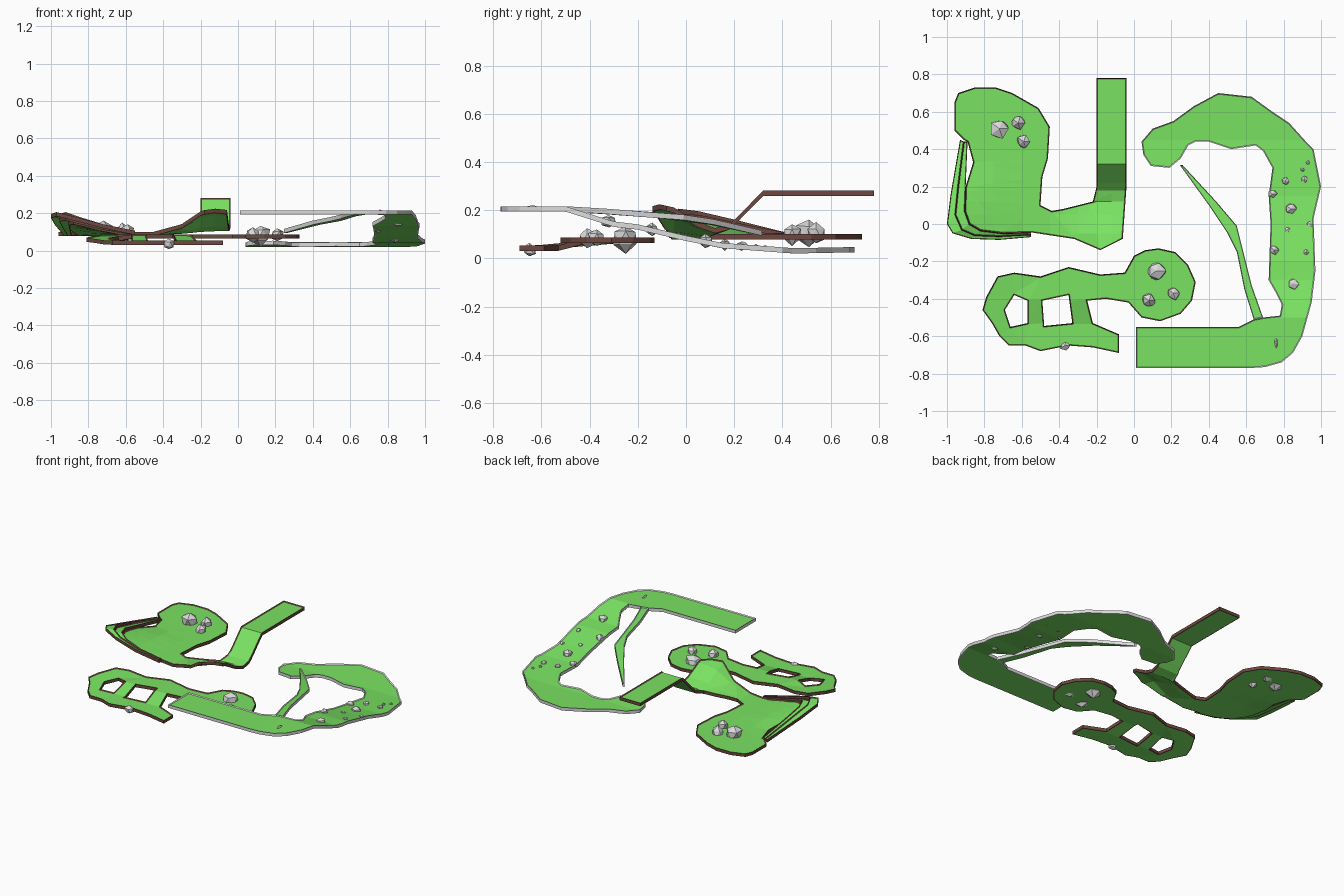
import bpy, bmesh, random
from mathutils import Vector

random.seed(4)
if "Cube" in bpy.data.objects:
    bpy.data.objects.remove(bpy.data.objects["Cube"], do_unlink=True)


def material(name, color):
    mat = bpy.data.materials.new(name)
    mat.use_nodes = True
    mat.diffuse_color = (*color, 1)
    mat.node_tree.nodes["Principled BSDF"].inputs["Base Color"].default_value = (*color, 1)
    return mat


GRASS = material("grass green", (.195, .77, .122))
EARTH = material("earth brown", (.15, .065, .05))
STONE = material("stone grey", (.72, .72, .72))
THICKNESS = .016
CURB = .006


def lookup(table, value):
    """Piecewise linear interpolation in a list of (position, result)."""
    if value <= table[0][0]:
        return table[0][1]
    for (a, first), (b, second) in zip(table, table[1:]):
        if value <= b:
            return first + (second - first) * (value - a) / (b - a)
    return table[-1][1]


def finish_slab(name, bm, side_material, rim):
    """Add a raised rim, thicken downwards and colour the edges."""
    bmesh.ops.recalc_face_normals(bm, faces=bm.faces[:])
    ring = bmesh.ops.inset_region(bm, faces=bm.faces[:], thickness=rim,
                                  use_boundary=True, use_even_offset=True)
    for face in ring["faces"]:
        face.material_index = 1
    border = [vert for vert in bm.verts if vert.is_boundary]
    grown = bmesh.ops.extrude_face_region(bm, geom=bm.faces[:], use_keep_orig=True)
    lower = [item for item in grown["geom"] if isinstance(item, bmesh.types.BMVert)]
    bmesh.ops.translate(bm, verts=lower, vec=(0, 0, -THICKNESS))
    bmesh.ops.translate(bm, verts=border, vec=(0, 0, CURB))
    bmesh.ops.recalc_face_normals(bm, faces=bm.faces[:])
    for face in bm.faces:
        face.normal_update()
        if abs(face.normal.z) < .05:
            face.material_index = 1
    mesh = bpy.data.meshes.new(name)
    bm.to_mesh(mesh)
    bm.free()
    mesh.materials.append(GRASS)
    mesh.materials.append(side_material)
    bpy.context.collection.objects.link(bpy.data.objects.new(name, mesh))


def terrain(name, loops, height, side_material, x_cuts=(), y_cuts=()):
    """Fill an outline with holes, cut it on fold lines and lift it."""
    bm = bmesh.new()
    for loop in loops:
        verts = [bm.verts.new((x, y, 0)) for x, y in loop]
        for a, b in zip(verts, verts[1:] + verts[:1]):
            bm.edges.new((a, b))
    bmesh.ops.triangle_fill(bm, use_beauty=True, edges=bm.edges[:], normal=(0, 0, 1))
    folds = [((x, 0, 0), (1, 0, 0)) for x in x_cuts] + [((0, y, 0), (0, 1, 0)) for y in y_cuts]
    for point, normal in folds:
        geometry = bm.verts[:] + bm.edges[:] + bm.faces[:]
        bmesh.ops.bisect_plane(bm, geom=geometry, dist=.0005, plane_co=point, plane_no=normal)
    for vert in bm.verts:
        vert.co.z = height(vert.co.x, vert.co.y)
    finish_slab(name, bm, side_material, .006)


def ribbon(name, left, right, heights, side_material):
    """Strip of quads between two edge paths."""
    bm = bmesh.new()
    rows = [[bm.verts.new((*point, z)) for point in pair]
            for *pair, z in zip(left, right, heights)]
    for (a, b), (c, d) in zip(rows, rows[1:]):
        bm.faces.new((a, b, d, c))
    finish_slab(name, bm, side_material, .004)


def rock(name, x, y, z, radius, stretch=(1, 1, 1)):
    bm = bmesh.new()
    bmesh.ops.create_icosphere(bm, subdivisions=1, radius=radius)
    for vert in bm.verts:
        vert.co *= random.uniform(.8, 1.2)
        vert.co = Vector(c * s for c, s in zip(vert.co, stretch)) + Vector((x, y, z))
    mesh = bpy.data.meshes.new(name)
    bm.to_mesh(mesh)
    bm.free()
    mesh.materials.append(STONE)
    bpy.context.collection.objects.link(bpy.data.objects.new(name, mesh))


# Banked course: raised strip, banked bend, low platform
bend = [(-.14, .13), (-.05, .11), (.05, .05), (.12, .025), (.18, .04), (.22, .078),
        (.32, .18), (.8, .18)]
bend_weight = [(-.45, 0), (-.3, .35), (-.2, .85), (-.12, 1)]
corner_x = [(-.9, .075), (-.75, .03), (-.6, 0)]
corner_y = [(-.06, 1), (.15, .6), (.35, 0)]


def banked_height(x, y):
    weight = 1 if y > .12 and x > -.25 else lookup(bend_weight, x)
    return .095 + weight * lookup(bend, y) + lookup(corner_x, x) * lookup(corner_y, y)


inner = [(-.89, .44), (-.9, .2), (-.905, .07), (-.88, 0), (-.82, -.035), (-.7, -.05), (-.55, -.045)]
middle = [(-.91, .44), (-.94, .2), (-.955, .05), (-.92, -.03), (-.85, -.06), (-.72, -.065), (-.55, -.056)]
outer = [(-.93, .45), (-.98, .16), (-1, 0), (-.97, -.05), (-.87, -.08), (-.72, -.085), (-.55, -.07)]
rise = [0, .06, .095, .105, .08, .04, .005]
banked_outline = [
    (-.2, .78), (-.04, .78), (-.04, .2), (-.06, -.08), (-.18, -.14), (-.32, -.08),
    *reversed(inner[1:]), (-.86, .33), inner[0], (-.91, .45), (-.96, .5), (-.96, .65), (-.94, .7),
    (-.85, .73), (-.74, .73), (-.65, .7), (-.51, .62), (-.45, .52), (-.46, .35),
    (-.49, .25), (-.5, .1), (-.44, .07), (-.38, .08), (-.22, .12), (-.2, .2)]
terrain("banked_course", [banked_outline], banked_height, EARTH,
        [-.75, -.6, -.45, -.3, -.2, -.12], [-.05, .05, .12, .18, .22, .32])
ribbon("outer_ledge", outer, middle, [.095 + r for r in rise], EARTH)
ribbon("middle_ledge", middle, inner, [.095 + r * .8 for r in rise], EARTH)

# Low course: round green, two arms and bridges
step = [(-.53, .047), (-.41, .08)]
end_slope = [(-.63, .047), (-.28, .08)]


def low_height(x, y):
    if x > -.12 and y > -.53:
        return step[1][1]
    return lookup(end_slope if x < -.6 else step, y)


low_outline = [
    (-.08, -.59), (-.08, -.69), (-.22, -.66), (-.35, -.65), (-.5, -.68), (-.58, -.65),
    (-.67, -.65), (-.72, -.6), (-.76, -.53), (-.81, -.46), (-.79, -.39), (-.73, -.28),
    (-.64, -.26), (-.5, -.28), (-.35, -.23), (-.18, -.27), (-.05, -.26), (0, -.17),
    (.06, -.14), (.13, -.13), (.22, -.15), (.29, -.22), (.33, -.31), (.31, -.41),
    (.25, -.48), (.14, -.52), (.04, -.5), (-.03, -.42), (-.15, -.4), (-.25, -.41),
    (-.22, -.53), (-.15, -.56)]
left_hole = [(-.69, -.46), (-.64, -.38), (-.57, -.41), (-.57, -.53), (-.66, -.55)]
right_hole = [(-.49, -.41), (-.35, -.38), (-.33, -.53), (-.48, -.545)]
terrain("low_course", [low_outline, left_hole, right_hole], low_height, EARTH,
        [], [-.53, -.41])

# Long course: high straight, descending run, hooked end
descent = [(-.5, .21), (-.3, .147), (-.2, .135), (0, .088), (.15, .058), (.45, .036), (.7, .041)]


def long_height(x, y):
    return lookup(descent, y)


long_outline = [
    (.01, -.77), (.63, -.77), (.7, -.765), (.79, -.74), (.85, -.69), (.9, -.6),
    (.95, -.42), (.97, -.25), (.96, .03), (1, .2), (.96, .4), (.92, .44), (.83, .54),
    (.74, .6), (.63, .68), (.45, .7), (.32, .63), (.21, .55), (.1, .51), (.04, .44),
    (.05, .37), (.09, .31), (.19, .3), (.25, .35), (.29, .42), (.33, .44), (.4, .44),
    (.52, .4), (.65, .42), (.69, .39), (.74, .3), (.72, .15), (.73, 0), (.72, -.3),
    (.76, -.37), (.79, -.43), (.78, -.49), (.69, -.5), (.64, -.51), (.56, -.55), (.01, -.55)]
terrain("long_course", [long_outline], long_height, STONE, [], [y for y, z in descent[:-1]])

# Tapering shortcut path
ribbon("shortcut_path",
       [(.64, -.51), (.59, -.35), (.55, -.15), (.5, -.05), (.4, .1), (.245, .315)],
       [(.69, -.5), (.63, -.33), (.59, -.17), (.55, -.01), (.44, .12), (.26, .315)],
       [.21, .2, .187, .175, .155, .11], STONE)

# Rocks resting in the ground
for i, (x, y, size) in enumerate([(-.72, .51, .055), (-.62, .54, .038), (-.59, .44, .038)]):
    rock(f"banked_rock_{i}", x, y, banked_height(x, y) + size * .15, size, (1, 1, 1.15))
for i, (x, y, size) in enumerate([(.12, -.25, .052), (.21, -.37, .036), (.08, -.41, .04)]):
    rock(f"low_rock_{i}", x, y, low_height(x, y) + size * .1, size, (1, 1, 1.1))
rock("edge_rock", -.37, -.65, .033, .028)
pebbles = [(.81, .23, .022), (.93, .33, .012), (.74, .16, .025), (.91, .24, .02), (.9, .29, .011),
           (.84, .08, .03), (.94, 0, .015), (.82, -.03, .015), (.75, -.14, .025),
           (.92, -.15, .016), (.85, -.32, .031)]
for i, (x, y, size) in enumerate(pebbles):
    rock(f"pebble_{i}", x, y, long_height(x, y), size)
rock("flat_stone", .76, -.635, .21, .02, (.5, 1.4, .5))
